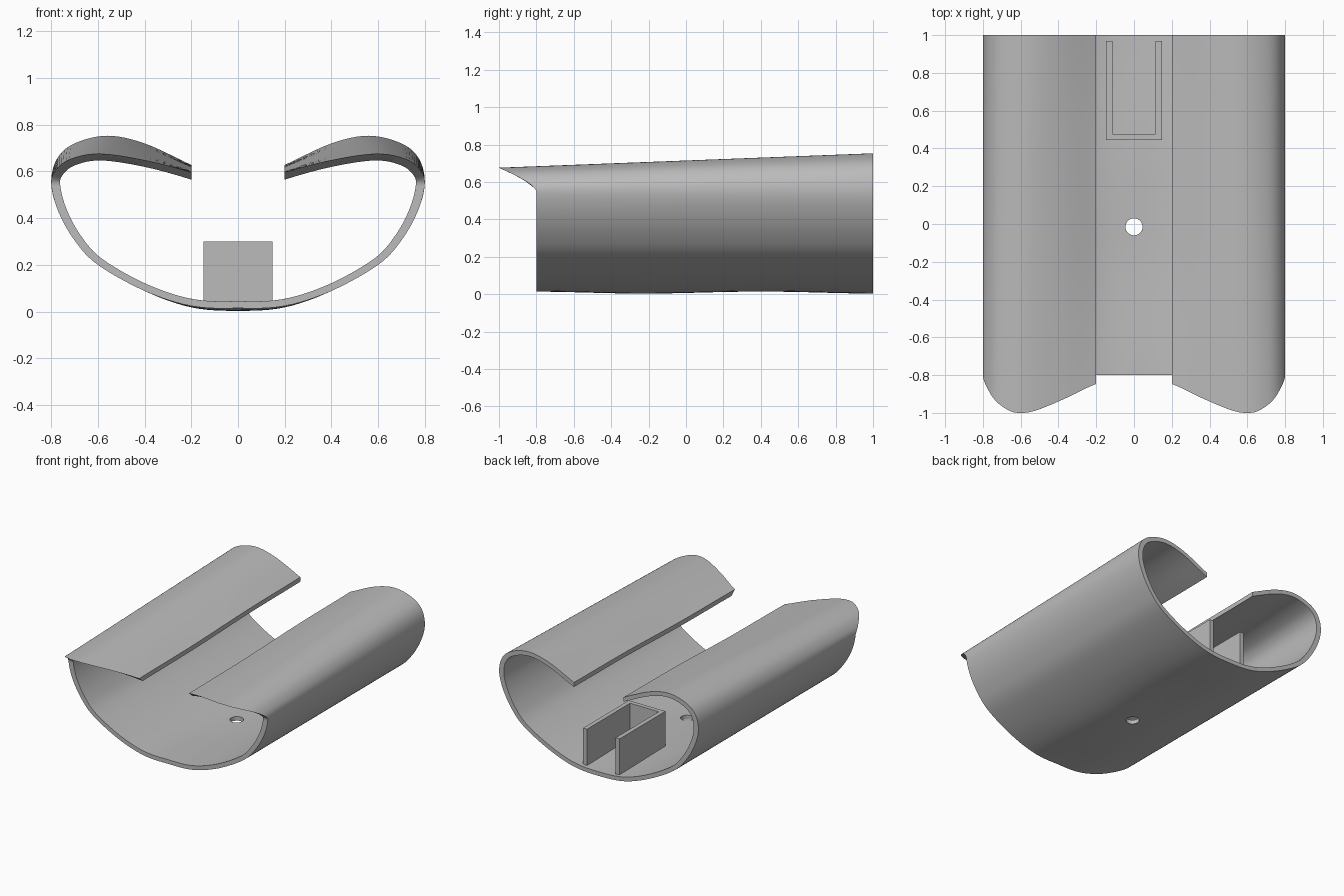
import bpy, bmesh, math
from mathutils import Vector

cube = bpy.data.objects.get("Cube")
if cube:
    bpy.data.objects.remove(cube, do_unlink=True)

grey = bpy.data.materials.new("plain_grey")
grey.use_nodes = True
colour = (0.5, 0.5, 0.5, 1)
grey.diffuse_color = colour
grey.node_tree.nodes["Principled BSDF"].inputs["Base Color"].default_value = colour

# Half of the outer cross-section, from floor centre up to the flap end
LOWER = [(0, .003), (.2, .018), (.4, .088), (.6, .2), (.7, .305), (.77, .43), (.8, .55)]
FRONT_TOP = [(.775, .61), (.71, .655), (.59, .676), (.4, .646), (.2, .588)]
BACK_TOP = [(.775, .655), (.7, .72), (.56, .753), (.4, .72), (.2, .628)]
STEPS, STATIONS = 6, 24


def smooth_section(top):
    half = [Vector(p) for p in LOWER + top]
    pts = [Vector((-p.x, p.y)) for p in reversed(half[1:])] + half
    pts = [2 * pts[0] - pts[1]] + pts + [2 * pts[-1] - pts[-2]]
    out = []
    for a, b, c, d in zip(pts, pts[1:], pts[2:], pts[3:]):
        for k in range(STEPS):
            t = k / STEPS
            out.append(0.5 * (2 * b + (c - a) * t + (2 * a - 5 * b + 4 * c - d) * t ** 2
                              + (3 * b - a - 3 * c + d) * t ** 3))
    out.append(pts[-2])
    return out


def closed_section(outer):
    """Add the inner wall and return one closed loop."""
    inner = []
    last = len(outer) - 1
    for i, p in enumerate(outer):
        if i in (0, last):
            inner.append(Vector((p.x, p.y - .033)))
            continue
        tan = (outer[i + 1] - outer[i - 1]).normalized()
        thick = .03 + .008 * (abs(p.x) / .8) ** 6
        inner.append(p + thick * Vector((-tan.y, tan.x)))
    return outer + inner[::-1]


front_loop = closed_section(smooth_section(FRONT_TOP))
back_loop = closed_section(smooth_section(BACK_TOP))


def shell_point(i, y):
    p = front_loop[i].lerp(back_loop[i], (y + 1) / 2)
    ripple = .006 * (1 + math.cos(math.tau * (y - .4) / 1.25))
    return Vector((p.x, y, p.y + ripple * max(0, 1 - abs(p.x) / .4)))


def front_edge(i):
    """Curved lip: the cut sweeps forward as the wall rises."""
    y = -.8
    for _ in range(12):
        rise = max(0, (shell_point(i, y).z - .55) / .125)
        y = -.8 - .2 * min(1, rise) ** 1.5
    return y


def finish(ob, smooth=False):
    ob.data.materials.append(grey)
    if smooth:
        bpy.ops.object.select_all(action='DESELECT')
        ob.select_set(True)
        bpy.context.view_layer.objects.active = ob
        bpy.ops.object.shade_smooth_by_angle(angle=math.radians(30))


def make_object(name, bm):
    bmesh.ops.recalc_face_normals(bm, faces=bm.faces)
    mesh = bpy.data.meshes.new(name)
    bm.to_mesh(mesh)
    bm.free()
    ob = bpy.data.objects.new(name, mesh)
    bpy.context.collection.objects.link(ob)
    return ob


# Curved shell
bm = bmesh.new()
n = len(front_loop)
starts = [front_edge(i) for i in range(n)]
rows = []
for s in range(STATIONS + 1):
    t = s / STATIONS
    rows.append([bm.verts.new(shell_point(i, starts[i] * (1 - t) + t)) for i in range(n)])
for a, b in zip(rows, rows[1:]):
    for i in range(n):
        j = (i + 1) % n
        bm.faces.new((a[i], a[j], b[j], b[i]))
for row in (rows[0], rows[-1]):
    for i in range(n // 2 - 1):
        bm.faces.new((row[i], row[i + 1], row[n - 2 - i], row[n - 1 - i]))
shell = make_object("curved_shell", bm)

# Round hole through the floor
bpy.ops.mesh.primitive_cylinder_add(vertices=40, radius=.045, depth=.3, location=(0, -.015, 0))
cutter = bpy.context.object
cutter.hide_render = True
mod = shell.modifiers.new("floor_hole", 'BOOLEAN')
mod.operation = 'DIFFERENCE'
mod.solver = 'EXACT'
mod.object = cutter
bpy.context.view_layer.objects.active = shell
bpy.ops.object.modifier_apply(modifier=mod.name)
bpy.data.objects.remove(cutter, do_unlink=True)
shell.data.materials.clear()
finish(shell, smooth=True)

# U-shaped bracket, open towards the back
outline = [(-.147, .97), (-.147, .445), (.147, .445), (.147, .97),
           (.115, .97), (.115, .477), (-.115, .477), (-.115, .97)]
bm = bmesh.new()
base = bm.faces.new([bm.verts.new((x, y, .025)) for x, y in outline])
walls = bmesh.ops.extrude_face_region(bm, geom=[base])
bmesh.ops.translate(bm, vec=(0, 0, .275),
                    verts=[v for v in walls["geom"] if isinstance(v, bmesh.types.BMVert)])
finish(make_object("u_bracket", bm))
